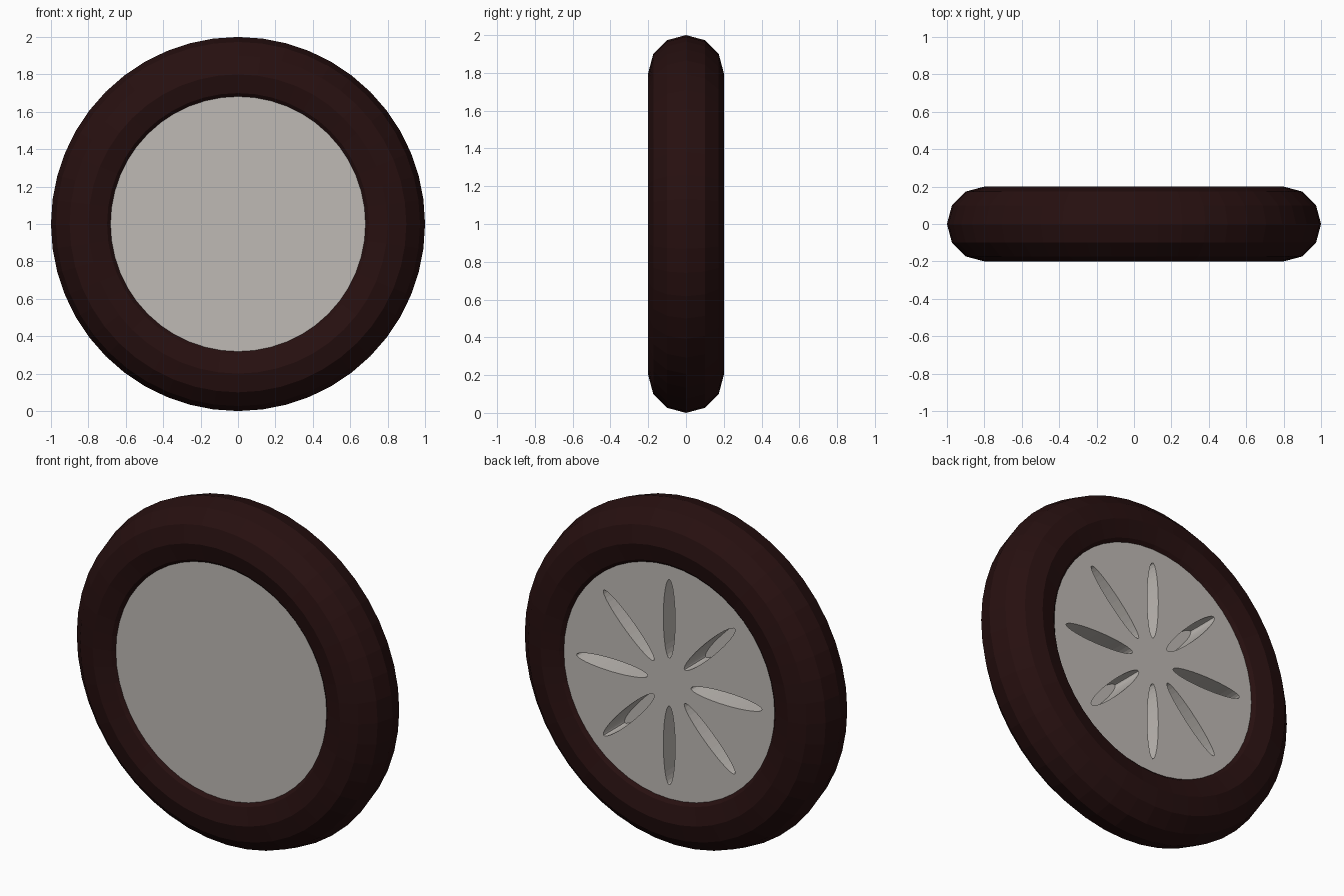
import bpy, bmesh, math
from mathutils import Matrix

if "Cube" in bpy.data.objects:
    bpy.data.objects.remove(bpy.data.objects["Cube"])


def material(name, rgb):
    m = bpy.data.materials.new(name)
    m.diffuse_color = (*rgb, 1)
    m.use_nodes = True
    m.node_tree.nodes["Principled BSDF"].inputs["Base Color"].default_value = m.diffuse_color
    return m


rubber = material("dark_brown_rubber", (0.020, 0.005, 0.005))
metal = material("warm_grey_metal", (0.52, 0.49, 0.46))

FACE_Y = 0.155      # half thickness of the hub disc
SLOT_DEPTH = 0.195  # depth of the slots in the back face
UPRIGHT = Matrix.Rotation(math.pi / 2, 4, 'X')
CENTRE = Matrix.Translation((0, 0, 1))


def add_object(name, bm, mat):
    bmesh.ops.recalc_face_normals(bm, faces=bm.faces)
    mesh = bpy.data.meshes.new(name)
    bm.to_mesh(mesh)
    bm.free()
    mesh.materials.append(mat)
    obj = bpy.data.objects.new(name, mesh)
    bpy.context.collection.objects.link(obj)
    return obj


# Tyre: faceted ring
bpy.ops.mesh.primitive_torus_add(
    major_segments=48, minor_segments=12, major_radius=0.8, minor_radius=0.2,
    location=(0, 0, 1), rotation=(math.pi / 2, 0, 0))
tyre = bpy.context.object
tyre.name = "tyre"
tyre.data.materials.append(rubber)

# Hub disc: its rim is buried in the tyre
bm = bmesh.new()
bmesh.ops.create_cone(bm, cap_ends=True, segments=64, radius1=0.7, radius2=0.7,
                      depth=2 * FACE_Y, matrix=CENTRE @ UPRIGHT)
hub = add_object("hub_disc", bm, metal)

# Slot cutters: eight narrow ellipses around the centre
bm = bmesh.new()
for i in range(8):
    place = (CENTRE @ Matrix.Rotation(i * math.pi / 4, 4, 'Y')
             @ Matrix.Translation((0.37, FACE_Y, 0))
             @ Matrix.Diagonal((0.23, 1, 0.038, 1)) @ UPRIGHT)
    bmesh.ops.create_cone(bm, cap_ends=True, segments=32, radius1=1, radius2=1,
                          depth=2 * SLOT_DEPTH, matrix=place)
cutter = add_object("slot_cutter", bm, metal)
cutter.hide_render = True

# Cut the slots into the back face
cut = hub.modifiers.new("slots", 'BOOLEAN')
cut.operation = 'DIFFERENCE'
cut.solver = 'EXACT'
cut.object = cutter
bpy.context.view_layer.objects.active = hub
bpy.ops.object.modifier_apply(modifier=cut.name)
bpy.data.objects.remove(cutter)
